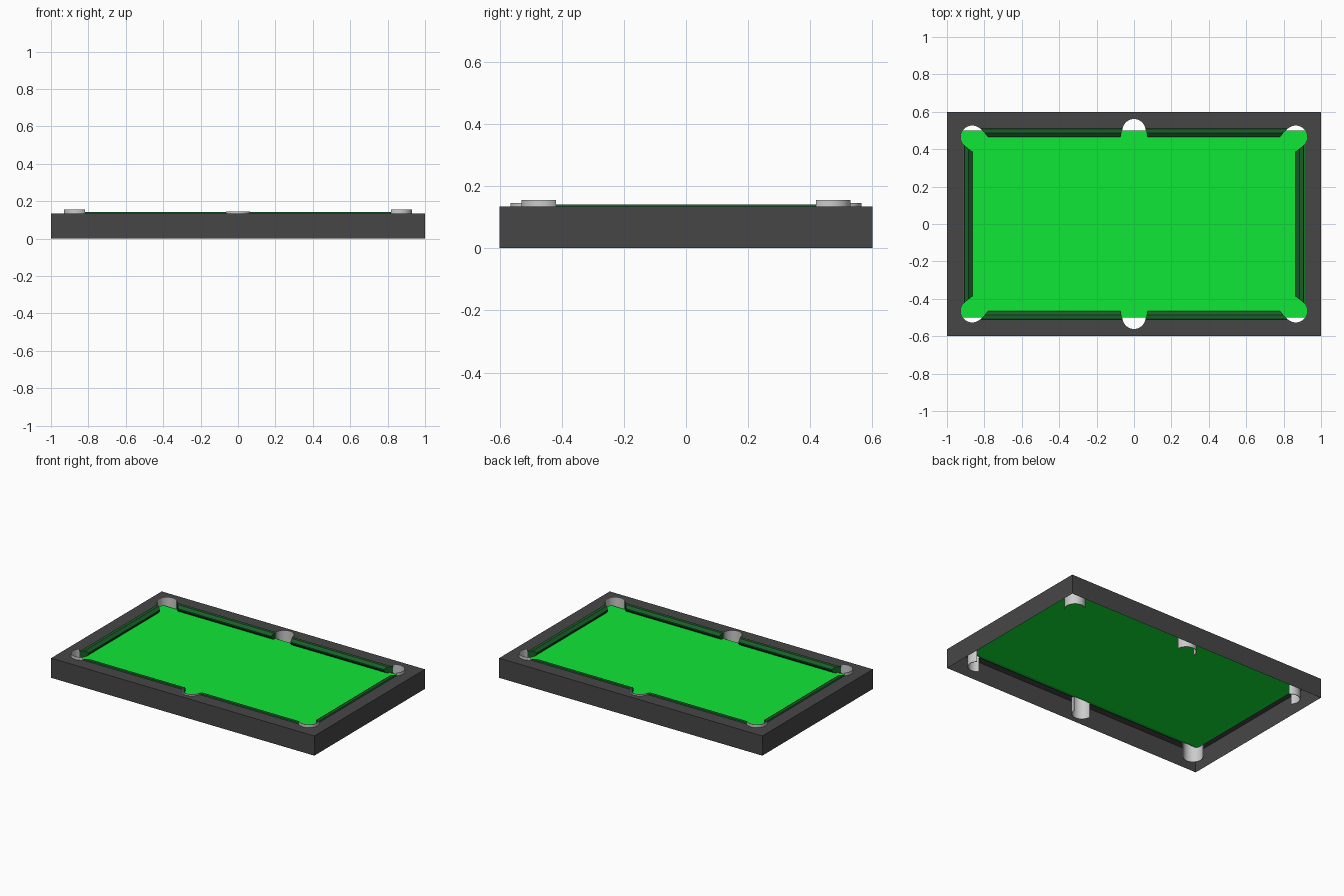
import bpy, bmesh
from math import sin, cos, radians

if "Cube" in bpy.data.objects:
    bpy.data.objects.remove(bpy.data.objects["Cube"])

R = 0.065                      # pocket radius
CX, CY = 0.865, 0.465          # corner pocket centre
TOP, BED = 0.135, 0.10


def material(name, rgb):
    m = bpy.data.materials.new(name)
    m.diffuse_color = (*rgb, 1)
    m.use_nodes = True
    m.node_tree.nodes["Principled BSDF"].inputs["Base Color"].default_value = m.diffuse_color
    return m


frame_mat = material("dark_grey", (0.062, 0.062, 0.062))
cloth_mat = material("green_cloth", (0.005, 0.80, 0.037))
cushion_mat = material("dark_green", (0.010, 0.11, 0.022))


def finish(name, bm, mat=None):
    me = bpy.data.meshes.new(name)
    bm.to_mesh(me)
    bm.free()
    ob = bpy.data.objects.new(name, me)
    bpy.context.collection.objects.link(ob)
    if mat:
        me.materials.append(mat)
    return ob


def arc(cx, cy, r, a0, a1, n):
    return [(cx + r * cos(radians(a0 + (a1 - a0) * i / n)),
             cy + r * sin(radians(a0 + (a1 - a0) * i / n))) for i in range(n + 1)]


# frame: top sheet with pocket cutouts and open-bottomed outer walls
quarter = arc(0, 0.5, R, 90, 9, 8) + arc(CX, CY, R, 135, -45, 16)
right = quarter + [(x, -y) for x, y in reversed(quarter)]
inner = right + [(-x, y) for x, y in reversed(right[1:-1])]
outer = [(1, 0.6), (1, -0.6), (-1, -0.6), (-1, 0.6)]
bm = bmesh.new()
for loop in (inner, outer):
    vs = [bm.verts.new((x, y, TOP)) for x, y in loop]
    edges = [bm.edges.new((vs[i - 1], vs[i])) for i in range(len(vs))]
bmesh.ops.triangle_fill(bm, edges=bm.edges[:], use_beauty=True)
for f in bm.faces:
    f.normal_update()
    if f.normal.z < 0:
        f.normal_flip()
low = [bm.verts.new((x, y, 0)) for x, y in outer]
for i in range(4):
    bm.faces.new((vs[i - 1], vs[i], low[i], low[i - 1]))
finish("frame", bm, frame_mat)

# playing bed: thin slab with corners rounded to the pockets
corner = arc(CX, CY, R - 0.002, 33, 0, 5)
half = corner + [(x, -y) for x, y in reversed(corner)]
outline = half + [(-x, -y) for x, y in half]
bm = bmesh.new()
upper = [bm.verts.new((x, y, BED)) for x, y in outline]
lower = [bm.verts.new((x * 0.955, y * 0.955, BED - 0.006)) for x, y in outline]
bm.faces.new(upper)
bm.faces.new(lower)
for i in range(len(outline)):
    bm.faces.new((upper[i - 1], upper[i], lower[i], lower[i - 1]))
bmesh.ops.recalc_face_normals(bm, faces=bm.faces[:])
finish("bed", bm, cloth_mat)

# cushion section: (distance from the rail edge, height)
SECTION = [(0, TOP), (0.003, 0.141), (0.024, 0.141), (0.045, 0.126),
           (0.045, 0.118), (0.03, BED), (0, BED)]


def cushion(name, back, nose, place):
    bm = bmesh.new()
    rings = []
    for e in (0, 1):
        ring = []
        for d, z in SECTION:
            u = back[e] + (nose[e] - back[e]) * d / 0.045
            ring.append(bm.verts.new((*place(u, d), z)))
        rings.append(ring)
        bm.faces.new(ring)
    n = len(SECTION)
    for i in range(n):
        bm.faces.new((rings[0][i - 1], rings[0][i], rings[1][i], rings[1][i - 1]))
    bmesh.ops.recalc_face_normals(bm, faces=bm.faces[:])
    finish(name, bm, cushion_mat)


for sx in (1, -1):
    cushion("end_cushion", (-0.422, 0.422), (-0.385, 0.385),
            lambda u, d: (sx * (0.908 - d), u))
    for sy in (1, -1):
        cushion("side_cushion", (0.063, 0.82), (0.072, 0.78),
                lambda u, d: (sx * u, sy * (0.51 - d)))


# pocket liners: thin half tubes open towards the bed
def liner(name, cx, cy, angle, top, sx, sy):
    o = arc(cx, cy, R, angle - 90, angle + 90, 20)
    i = arc(cx, cy, R - 0.004, angle - 90, angle + 90, 20)
    bm = bmesh.new()
    sections = []
    for (ax, ay), (bx, by) in zip(o, i):
        sections.append([bm.verts.new((sx * x, sy * y, z)) for x, y, z in
                         ((ax, ay, 0), (ax, ay, top), (bx, by, top), (bx, by, 0))])
    for a, b in zip(sections, sections[1:]):
        for k in range(4):
            bm.faces.new((a[k - 1], a[k], b[k], b[k - 1]))
    bm.faces.new(sections[0])
    bm.faces.new(sections[-1])
    bmesh.ops.recalc_face_normals(bm, faces=bm.faces[:])
    ob = finish(name, bm)
    bpy.ops.object.select_all(action='DESELECT')
    ob.select_set(True)
    bpy.context.view_layer.objects.active = ob
    bpy.ops.object.shade_smooth_by_angle(angle=radians(30))


for sy in (1, -1):
    liner("side_pocket", 0, 0.5, 90, 0.145, 1, sy)
    for sx in (1, -1):
        liner("corner_pocket", CX, CY, 45, 0.155, sx, sy)
